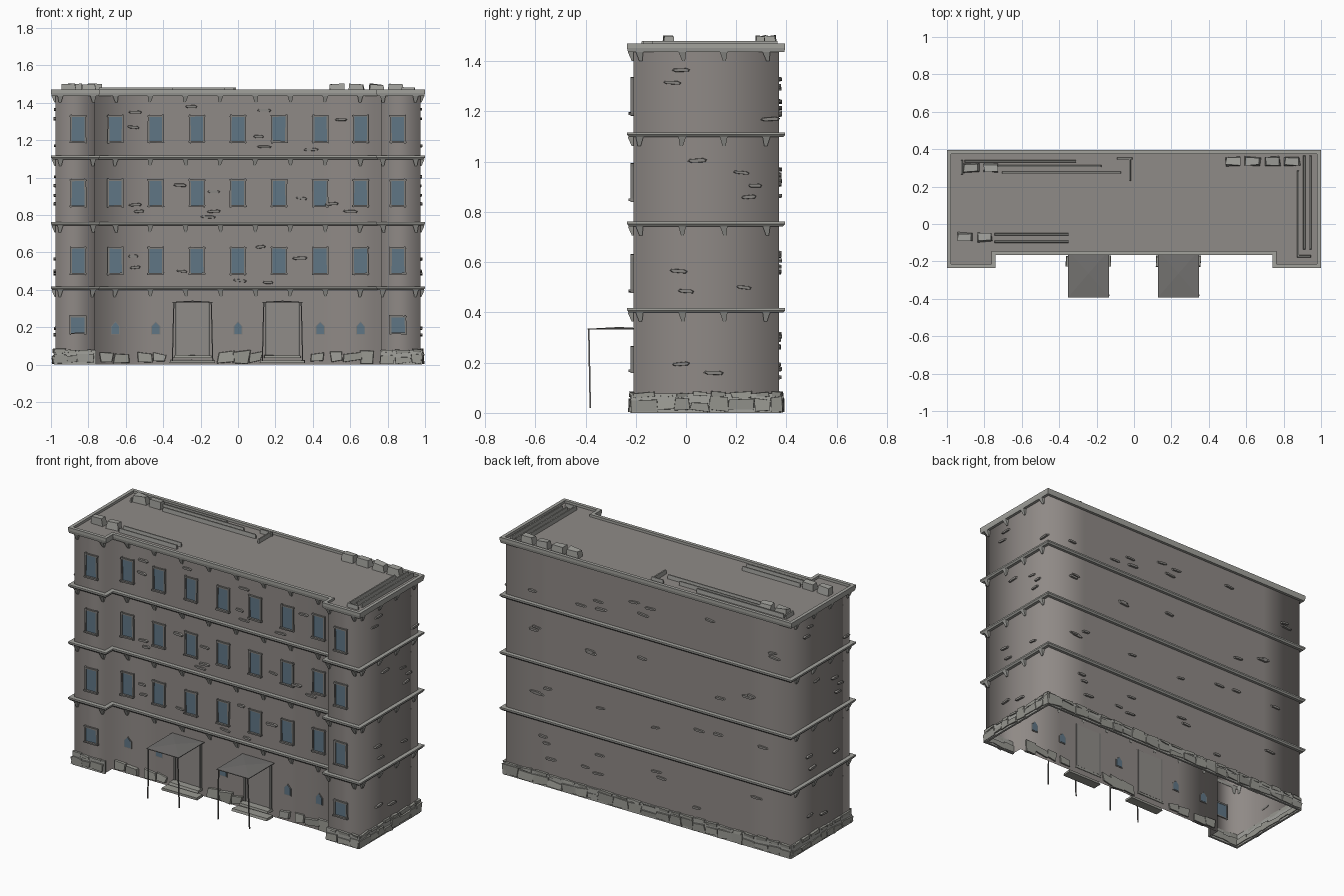
import bpy, bmesh, math, random
from mathutils import Vector

if "Cube" in bpy.data.objects:
    bpy.data.objects.remove(bpy.data.objects["Cube"])

random.seed(4)
R = random.uniform
XW, YB, YF, XI, YC = 0.975, 0.37, -0.21, 0.765, -0.14   # wall planes


def mat(name, r, g, b):
    m = bpy.data.materials.new(name)
    m.diffuse_color = (r, g, b, 1)
    m.use_nodes = True
    m.node_tree.nodes["Principled BSDF"].inputs["Base Color"].default_value = m.diffuse_color
    return m


WALL = mat("warm grey wall", 0.275, 0.252, 0.238)
ROOF = mat("roof grey", 0.275, 0.257, 0.243)
TRIM = mat("pale stone trim", 0.36, 0.36, 0.335)
STONE = mat("rubble stone", 0.31, 0.31, 0.28)
BRICK = mat("exposed brick grey", 0.25, 0.24, 0.225)
GLASS = mat("blue grey glass", 0.115, 0.18, 0.235)
DOOR = mat("door grey", 0.28, 0.265, 0.25)
METAL = mat("dark metal", 0.17, 0.165, 0.16)
FRAME = mat("window frame grey", 0.21, 0.205, 0.195)


def finish(bm, name, material, smooth=False):
    bmesh.ops.recalc_face_normals(bm, faces=bm.faces)
    me = bpy.data.meshes.new(name)
    bm.to_mesh(me)
    bm.free()
    me.materials.append(material)
    if smooth:
        for p in me.polygons:
            p.use_smooth = True
    ob = bpy.data.objects.new(name, me)
    bpy.context.collection.objects.link(ob)
    return ob


def outline(o=0.0):
    """U-shaped footprint, offset outward by o."""
    h = [(XW + o, YB + o), (XW + o, YF - o), (XI - o, YF - o), (XI - o, YC - o)]
    return h + [(-x, y) for x, y in reversed(h)]


def place(side, u, z, d):
    """Point on a wall: u along it, z up, d outward."""
    if side == 'front':
        return (u, (YF if abs(u) > XI - 0.02 else YC) - d, z)
    if side == 'back':
        return (u, YB + d, z)
    return ((XW + d) * (1 if side == 'right' else -1), u, z)


def plate(bm, side, pts, d0, d1, shrink=1.0):
    """Polygon on a wall pushed out from d0 to d1 (d1 may vary per point)."""
    cu = sum(p[0] for p in pts) / len(pts)
    cz = sum(p[1] for p in pts) / len(pts)
    ds = d1 if isinstance(d1, (list, tuple)) else [d1] * len(pts)
    a = [bm.verts.new(place(side, u, z, d0)) for u, z in pts]
    b = [bm.verts.new(place(side, cu + (u - cu) * shrink, cz + (z - cz) * shrink, d))
         for (u, z), d in zip(pts, ds)]
    n = len(pts)
    bm.faces.new(a)
    bm.faces.new(b)
    for i in range(n):
        bm.faces.new((a[i], a[(i + 1) % n], b[(i + 1) % n], b[i]))


def rect(u, z, w, h, j=0.0):
    return [(u + sx * w / 2 + R(-j, j), z + sz * h / 2 + R(-j, j))
            for sx, sz in ((-1, -1), (1, -1), (1, 1), (-1, 1))]


def box(bm, x0, x1, y0, y1, z0, z1, taper=0.0, j=0.0):
    v = []
    for z, t in ((z0, 0), (z1, taper)):
        v.append([bm.verts.new((x + R(-j, j), y + R(-j, j), z + (R(-j, j) if z == z1 else 0)))
                  for x, y in ((x0 + t, y0 + t), (x1 - t, y0 + t), (x1 - t, y1 - t), (x0 + t, y1 - t))])
    bm.faces.new(v[0])
    bm.faces.new(v[1])
    for i in range(4):
        k = (i + 1) % 4
        bm.faces.new((v[0][i], v[0][k], v[1][k], v[1][i]))


# Walls: open shell, soft shaded around the corners
pts = []
o = outline()
for i, p in enumerate(o):
    q = o[(i + 1) % len(o)]
    n = max(1, round(math.dist(p, q) / 0.29))
    pts += [(p[0] + (q[0] - p[0]) * k / n, p[1] + (q[1] - p[1]) * k / n) for k in range(n)]
bm = bmesh.new()
rows = [[bm.verts.new((x, y, z)) for x, y in pts] for z in (0, 0.407, 0.752, 1.107, 1.45)]
for a, b in zip(rows, rows[1:]):
    for i in range(len(pts)):
        k = (i + 1) % len(pts)
        bm.faces.new((a[k], a[i], b[i], b[k]))
finish(bm, "walls", WALL, True)

# Roof deck
bm = bmesh.new()
f = bm.faces.new([bm.verts.new((x, y, 1.456)) for x, y in outline(0.004)])
f.normal_update()
if f.normal.z < 0:
    f.normal_flip()
me = bpy.data.meshes.new("roof_deck")
bm.to_mesh(me)
bm.free()
me.materials.append(ROOF)
bpy.context.collection.objects.link(bpy.data.objects.new("roof_deck", me))


# Storey bands and roof cornice as rings
def ring(name, z0, z1, out, inn, lip):
    bm = bmesh.new()
    prof = [(inn, z0), (out - lip, z0), (out, z0 + (z1 - z0) * 0.5), (out, z1), (inn, z1)]
    loops = [[bm.verts.new((x, y, z)) for x, y in outline(d)] for d, z in prof]
    for a, b in zip(loops, loops[1:] + loops[:1]):
        for i in range(8):
            k = (i + 1) % 8
            bm.faces.new((a[i], a[k], b[k], b[i]))
    finish(bm, name, TRIM)


for i, z in enumerate((0.399, 0.743, 1.098)):
    ring("storey_band_%d" % (i + 1), z, z + 0.019, 0.025, -0.002, 0.008)
ring("roof_cornice", 1.436, 1.471, 0.025, 0.004, 0.004)

# Small brackets hanging under the bands
bm = bmesh.new()
front_u = [s * u for s in (-1, 1) for u in (0.95, 0.775)] + [-0.655 + 0.187 * i for i in range(8)]
spots = [('front', u) for u in front_u]
spots += [(s, u) for s in ('left', 'right') for u in (-0.185, -0.015, 0.15, 0.32)]
for z in (0.399, 0.743, 1.098, 1.437):
    for s, u in spots:
        k = R(-0.006, 0.006)
        plate(bm, s, [(u - 0.006 + k, z - 0.036), (u + 0.006 + k, z - 0.036),
                      (u + 0.015, z), (u - 0.015, z)], -0.002, [0.006, 0.006, 0.022, 0.022])
finish(bm, "band_brackets", TRIM)

# Windows: panes and rough frames
glass, frame = bmesh.new(), bmesh.new()
cols = [0.0] + [s * u for s in (-1, 1) for u in (0.22, 0.44, 0.655, 0.855)]


def window(u, z, w, h):
    plate(glass, 'front', rect(u, z, w, h), -0.004, 0.005)
    for s in (-1, 1):
        plate(frame, 'front', rect(u + s * w / 2, z, 0.009, h + 0.014, 0.002), -0.006, 0.011)
        plate(frame, 'front', rect(u, z + s * h / 2, w + 0.014, 0.009, 0.002), -0.006,
              0.011 if s > 0 else 0.018)


for u in cols:
    for z in (0.555, 0.917, 1.26):
        window(u, z, 0.076, 0.138)
for u in (-0.855, 0.855):
    window(u, 0.212, 0.08, 0.09)
for u in (-0.655, -0.44, 0, 0.44, 0.655):
    for b, g, d in ((glass, 0, 0.0055), (frame, 0.005, 0.0035)):
        w = 0.02 + g
        plate(b, 'front', [(u - w, 0.165 - g), (u + w, 0.165 - g), (u + w, 0.205),
                           (u, 0.226 + g), (u - w, 0.205)], -d, d)
finish(glass, "window_panes", GLASS)
finish(frame, "window_frames", FRAME)

# Entrances: door, jambs, canopy, posts and steps
door, jamb, canopy, posts, steps = (bmesh.new() for _ in range(5))
for c in (-0.243, 0.238):
    plate(door, 'front', rect(c, 0.19, 0.17, 0.28), -0.004, 0.005)
    for s in (-1, 1):
        plate(jamb, 'front', rect(c + s * 0.088, 0.19, 0.012, 0.29), -0.004, 0.012)
        x = c + s * 0.1
        pv = [[posts.verts.new((x + s * dx + a, y + b, z)) for a, b in
               ((-.003, -.003), (.003, -.003), (.003, .003), (-.003, .003))]
              for dx, y, z in ((0.008, -0.381, 0.02), (0, -0.387, 0.333))]
        posts.faces.new(pv[0])
        posts.faces.new(pv[1])
        for i in range(4):
            k = (i + 1) % 4
            posts.faces.new((pv[0][i], pv[0][k], pv[1][k], pv[1][i]))
    corners = [(c - 0.11, -0.393), (c + 0.11, -0.393), (c + 0.11, -0.14), (c - 0.11, -0.14)]
    lo = [canopy.verts.new((x, y, 0.331)) for x, y in corners]
    hi = [canopy.verts.new((x, y, 0.335)) for x, y in corners]
    apex = canopy.verts.new((c, -0.265, 0.342))
    canopy.faces.new(lo)
    for i in range(4):
        k = (i + 1) % 4
        canopy.faces.new((lo[i], lo[k], hi[k], hi[i]))
        canopy.faces.new((hi[i], hi[k], apex))
    box(steps, c - 0.1, c + 0.1, -0.19, -0.135, 0.035, 0.05, 0.002, 0.003)
    box(steps, c - 0.12, c + 0.12, -0.228, -0.17, 0.01, 0.025, 0.002, 0.003)
finish(door, "doors", DOOR)
finish(jamb, "door_jambs", FRAME)
finish(canopy, "entrance_canopies", METAL)
finish(posts, "canopy_posts", METAL)
finish(steps, "entrance_steps", STONE)

# Rubble plinth: thin backing course with irregular stones in front
bm, back = bmesh.new(), bmesh.new()
for s, u0, u1 in (('right', YF, YB), ('left', YF, YB), ('back', -XW, XW),
                  ('front', -XW, -XI), ('front', XI, XW)):
    plate(back, s, rect((u0 + u1) / 2, 0.039, u1 - u0 + 0.012, 0.078), -0.004, 0.009)
    u = u0 - 0.01
    while u < u1 - 0.03:
        w = min(R(0.06, 0.12), u1 + 0.012 - u)
        h = R(0.03, 0.06)
        q = rect(u + w / 2, h / 2 + 0.008, w, h, 0.007)
        plate(bm, s, q, -0.01, [R(0.01, 0.022) for _ in q], 0.92)
        q = rect(u + w / 2, 0.072, w * 0.8, 0.018, 0.006)
        plate(bm, s, q, -0.004, [R(0.009, 0.018) for _ in q], 0.9)
        u += w * 0.95
for u in (-0.7, -0.62, -0.5, -0.42, -0.06, 0.02, 0.09, 0.42, 0.52, 0.61, 0.69):
    q = rect(u, 0.04, R(0.06, 0.11), R(0.035, 0.065), 0.01)
    plate(bm, 'front', q, -0.01, [R(0.008, 0.022) for _ in q], 0.9)
finish(bm, "plinth_stones", STONE)
finish(back, "plinth_course", TRIM)

# Exposed bricks scattered on the walls
bm = bmesh.new()


def brick(s, u, z):
    w, h, t = R(0.055, 0.085), R(0.013, 0.018), R(-0.008, 0.008)
    p = [(-.5, -.1), (-.3, -.5), (.42, -.5), (.5, .1), (.3, .5), (-.4, .4)]
    plate(bm, s, [(u + a * w, z + b * h + a * t) for a, b in p], -0.003, R(0.007, 0.013), 0.85)


for u, z in ((-.55, 1.35), (-.56, 1.27), (-.25, 1.38), (.14, 1.36), (.11, 1.22), (.14, 1.165),
             (.39, 1.15), (.55, 1.31), (-.55, .855), (-.53, .82), (-.31, .96), (-.13, .925),
             (-.13, .82), (-.16, .79), (.5, .86), (.34, .89), (.6, .82), (-.56, .58), (-.55, .52),
             (-.3, .5), (.12, .63), (.16, .44), (.01, .45), (.33, .57)):
    brick('front', u, z)
for u, z in ((-.02, 1.365), (-.055, 1.315), (.335, 1.17), (.045, 1.005), (.22, .957), (.275, .905),
             (.25, .86), (-.03, .565), (0, .485), (.23, .5), (-.02, .195), (.11, .16)):
    brick('right', u, z)
    brick('left', 0.16 - u, z)
for zc in (0.22, 0.57, 0.92, 1.27):
    for uc in (-0.78, -0.42, 0.0, 0.38, 0.75):
        for i in range(random.choice((1, 2, 3))):
            brick('back', uc + R(-0.1, 0.1), zc + R(-0.09, 0.1))
finish(bm, "exposed_bricks", BRICK)

# Roof vent boxes
bm = bmesh.new()
for x, y in ((-.87, .30), (-.765, .30), (-.905, -.07), (-.80, -.07),
             (.53, .335), (.635, .335), (.74, .335), (.845, .335)):
    box(bm, x - 0.041, x + 0.041, y - 0.024, y + 0.024, 1.455, 1.5, 0.004, 0.005)
finish(bm, "roof_vents", TRIM)

# Roof pipes
bm = bmesh.new()
for x0, y0, x1, y1 in ((-.9, .335, -.315, .335), (-.74, .31, -.18, .31), (-.70, .275, -.075, .275),
                       (-.085, .35, -.015, .35), (-.022, .235, -.022, .35), (-.92, .27, -.92, .335),
                       (-.74, -.055, -.355, -.055), (-.74, -.095, -.355, -.095),
                       (.877, -.17, .877, .28), (.91, -.13, .91, .36), (.943, -.13, .943, .36),
                       (.877, -.172, .94, -.172)):
    box(bm, x0 - .006, x1 + .006, y0 - .006, y1 + .006, 1.455, 1.481, 0.002)
finish(bm, "roof_pipes", TRIM)
